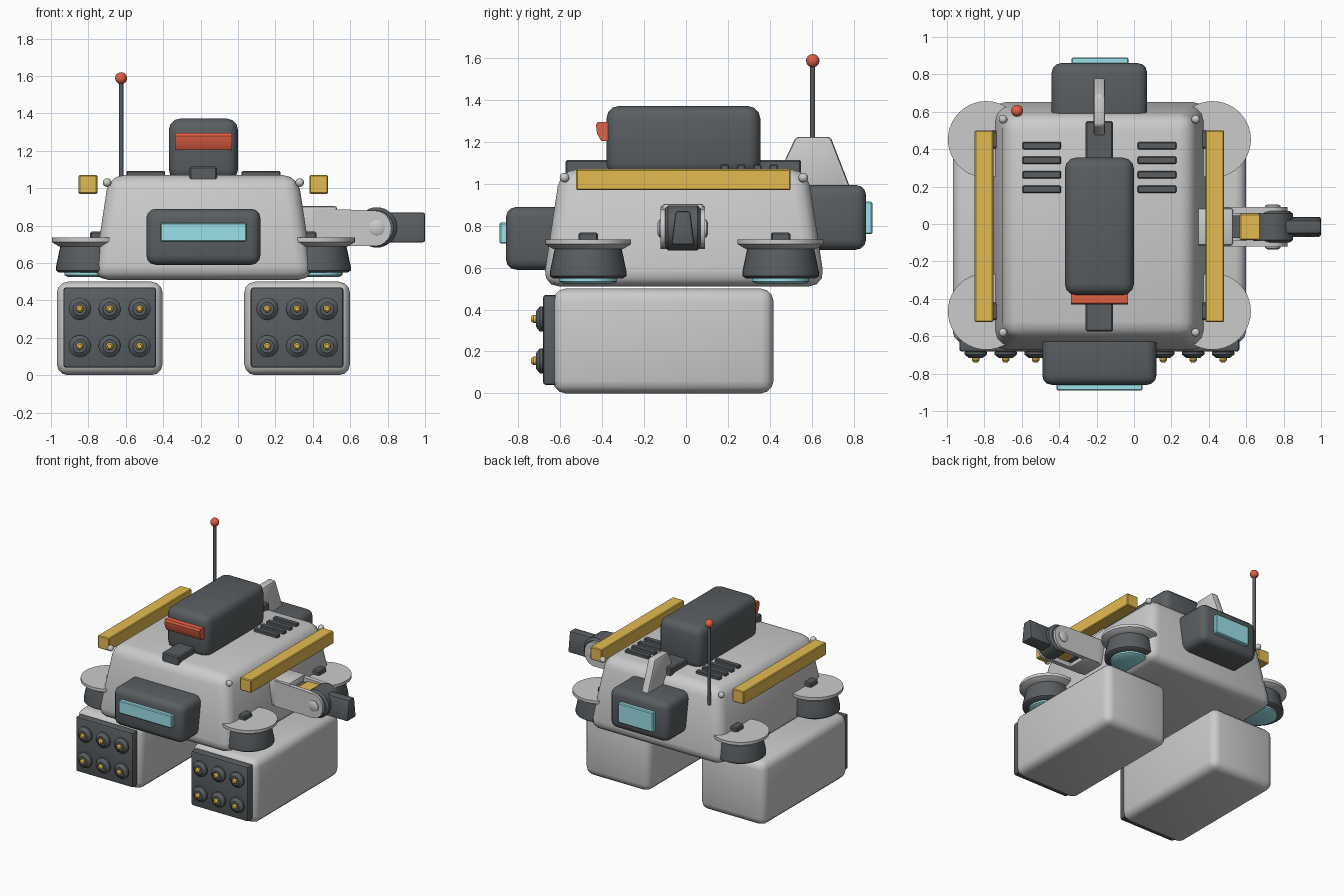
import bpy, bmesh, math
from mathutils import Matrix, Vector

if "Cube" in bpy.data.objects:
    bpy.data.objects.remove(bpy.data.objects["Cube"])


def material(name, rgb):
    m = bpy.data.materials.new(name)
    m.diffuse_color = (*rgb, 1)
    m.use_nodes = True
    m.node_tree.nodes["Principled BSDF"].inputs["Base Color"].default_value = m.diffuse_color
    return m


DARK = material("dark", (0.10, 0.112, 0.12))
GOLD = material("gold", (0.78, 0.50, 0.08))
RED = material("red", (0.76, 0.12, 0.06))
CYAN = material("cyan", (0.33, 0.76, 0.82))
CX, CY = -0.185, -0.01


def finish(name, bm, mat=None):
    bmesh.ops.recalc_face_normals(bm, faces=bm.faces)
    me = bpy.data.meshes.new(name)
    bm.to_mesh(me)
    bm.free()
    ob = bpy.data.objects.new(name, me)
    bpy.context.collection.objects.link(ob)
    if mat:
        me.materials.append(mat)
    return ob


def bevel(bm, width, segs=3):
    if width:
        bmesh.ops.bevel(bm, geom=bm.edges[:], offset=width, segments=segs,
                        profile=0.5, affect='EDGES', clamp_overlap=True)


def box(name, x, y, z, mat=None, bev=0.0, taper=(0, 0), segs=3):
    """Box from (min, max) ranges; taper pulls the top edges inwards."""
    bm = bmesh.new()
    bmesh.ops.create_cube(bm, size=1)
    for v in bm.verts:
        up = v.co.z > 0
        for i, r in enumerate((x, y, z)):
            s = 1 if v.co[i] > 0 else -1
            t = taper[i] if up and i < 2 else 0
            v.co[i] = (r[0] + r[1]) / 2 + s * ((r[1] - r[0]) / 2 - t)
    bevel(bm, bev, segs)
    return finish(name, bm, mat)


def prism(name, pts, axis, lo, hi, mat=None, bev=0.0):
    """Extrude a side profile along x (points are y,z) or y (points are x,z)."""
    bm = bmesh.new()
    place = (lambda a, b: (lo, a, b)) if axis == 'x' else (lambda a, b: (a, lo, b))
    f = bm.faces.new([bm.verts.new(place(*p)) for p in pts])
    g = bmesh.ops.extrude_face_region(bm, geom=[f])["geom"]
    d = Vector((hi - lo, 0, 0) if axis == 'x' else (0, hi - lo, 0))
    bmesh.ops.translate(bm, verts=[e for e in g if isinstance(e, bmesh.types.BMVert)], vec=d)
    bmesh.ops.recalc_face_normals(bm, faces=bm.faces)
    bevel(bm, bev, 2)
    return finish(name, bm, mat)


def lathe(name, profile, loc, mat=None, axis='z', sides=32):
    """Revolve (radius, height) points; axis 'y' points heights towards -y."""
    bm = bmesh.new()
    rings = [[bm.verts.new((r * math.cos(2 * math.pi * i / sides),
                            r * math.sin(2 * math.pi * i / sides), h))
              for i in range(sides)] for r, h in profile]
    for a, b in zip(rings, rings[1:]):
        for i in range(sides):
            j = (i + 1) % sides
            bm.faces.new((a[i], a[j], b[j], b[i]))
    bm.faces.new(rings[0])
    bm.faces.new(rings[-1])
    if axis == 'y':
        bm.transform(Matrix.Rotation(math.pi / 2, 4, 'X'))
    bm.transform(Matrix.Translation(loc))
    return finish(name, bm, mat)


def ball(name, loc, r, mat=None):
    bm = bmesh.new()
    bmesh.ops.create_uvsphere(bm, u_segments=16, v_segments=10, radius=r,
                              matrix=Matrix.Translation(loc))
    return finish(name, bm, mat)


# Main hull
box("hull", (-0.775, 0.405), (-0.685, 0.665), (0.51, 1.07), bev=0.08, taper=(0.085, 0.085))

# Front and rear cabins with windows
box("front_cabin", (-0.49, 0.12), (-0.86, -0.5), (0.59, 0.89), DARK, 0.05)
box("front_window", (-0.415, 0.045), (-0.89, -0.83), (0.715, 0.815), CYAN, 0.006, segs=1)
box("rear_cabin", (-0.44, 0.07), (0.5, 0.86), (0.685, 0.995), DARK, 0.05)
box("rear_window", (-0.335, -0.03), (0.83, 0.89), (0.76, 0.915), CYAN, 0.006, segs=1)

# Roof sensor, its rail and visor
box("roof_rail", (-0.258, -0.112), (-0.575, 0.55), (1.03, 1.115), DARK, 0.008, segs=1)
box("roof_housing", (-0.37, 0.0), (-0.38, 0.355), (1.04, 1.372), DARK, 0.06)
prism("red_visor", [(-0.35, 1.295), (-0.422, 1.295), (-0.43, 1.28), (-0.425, 1.24),
                    (-0.405, 1.205), (-0.35, 1.205)], 'x', -0.338, -0.032, RED)

# Tail fin
prism("tail_fin", [(0.44, 0.95), (0.475, 1.12), (0.525, 1.225), (0.69, 1.225),
                   (0.785, 0.98), (0.785, 0.95)], 'x', -0.216, -0.154, bev=0.015)

# Antenna
lathe("antenna_rod", [(0.012, 0.95), (0.012, 1.58)], (-0.625, 0.605, 0), DARK, sides=12)
ball("antenna_tip", (-0.625, 0.605, 1.588), 0.032, RED)

for s, side in ((-1, "left"), (1, "right")):
    # Roof vents
    vx = CX + s * 0.308
    for i in range(4):
        y = 0.185 + i * 0.078
        box(f"{side}_vent_{i}", (vx - 0.103, vx + 0.103), (y - 0.02, y + 0.02),
            (1.04, 1.092), DARK, 0.005, segs=1)

    # Yellow side bars
    bx = CX + s * 0.617
    box(f"{side}_side_bar", (bx - 0.05, bx + 0.05), (-0.525, 0.5), (0.97, 1.07), GOLD, 0.006, segs=1)

    # Rocket pods with front plates and two rows of tubes
    px = CX + s * 0.501
    box(f"{side}_pod", (px - 0.283, px + 0.283), (-0.635, 0.418), (0.0, 0.5), bev=0.06)
    box(f"{side}_pod_plate", (px - 0.248, px + 0.248), (-0.683, -0.6), (0.04, 0.47), DARK, 0.015, segs=2)
    for i in (-1, 0, 1):
        for z in (0.155, 0.355):
            c = (px + i * 0.16, 0, z)
            lathe(f"{side}_rocket_tube", [(0.048, 0.67), (0.06, 0.685), (0.06, 0.698), (0.036, 0.717)],
                  c, DARK, 'y', 12)
            lathe(f"{side}_rocket_tip", [(0.02, 0.70), (0.02, 0.728), (0.011, 0.74)], c, GOLD, 'y', 12)

    # Corner thrusters
    for y, end in ((-0.467, "front"), (0.452, "rear")):
        c = (CX + s * 0.605, y, 0)
        n = f"{end}_{side}_thruster"
        lathe(n + "_cap", [(0.165, 0.688), (0.205, 0.712), (0.205, 0.735), (0.19, 0.735)], c, sides=40)
        lathe(n + "_cone", [(0.165, 0.548), (0.183, 0.56), (0.183, 0.58), (0.158, 0.70)], c, DARK)
        lathe(n + "_glow", [(0.12, 0.525), (0.138, 0.535), (0.138, 0.56)], c, CYAN)
        xa, xb = sorted((CX + s * 0.605, CX + s * 0.45))
        box(n + "_mount", (xa, xb), (y - 0.047, y + 0.047), (0.70, 0.768), DARK, 0.008, segs=1)

    # Hull corner bolts
    for y in (-0.58, 0.56):
        ball(f"{side}_hull_bolt", (CX + s * 0.515, y, 1.03), 0.023)

# Right arm: base, two side plates, yellow block, pivot and nozzle
AY = CY - 0.005
box("arm_base", (0.33, 0.53), (AY - 0.1, AY + 0.1), (0.69, 0.905), bev=0.015, segs=2)
box("arm_core", (0.5, 0.57), (AY - 0.06, AY + 0.06), (0.72, 0.86), DARK)
box("arm_block", (0.565, 0.68), (AY - 0.07, AY + 0.07), (0.72, 0.87), GOLD, 0.006, segs=1)
arc = [(0.735 + 0.085 * math.cos(a), 0.785 + 0.095 * math.sin(a))
       for a in [math.radians(-90 + 18 * k) for k in range(11)]]
for s in (-1, 1):
    ya, yb = sorted((AY + s * 0.072, AY + s * 0.106))
    prism("arm_plate", [(0.4, 0.892), (0.4, 0.695)] + arc, 'y', ya, yb)
lathe("arm_pivot", [(0.09, -0.085), (0.108, -0.07), (0.108, 0.07), (0.09, 0.085)],
      (0.742, AY, 0.79), DARK, 'y')
lathe("arm_pivot_bolt", [(0.028, -0.12), (0.042, -0.112), (0.042, 0.112), (0.028, 0.12)],
      (0.742, AY, 0.787), None, 'y', 20)
box("arm_nozzle", (0.76, 1.0), (AY - 0.055, AY + 0.055), (0.71, 0.87), DARK, 0.012, (0, 0.02), 2)

# Smooth shading with crisp edges
for ob in bpy.context.collection.objects:
    ob.select_set(True)
    bpy.context.view_layer.objects.active = ob
bpy.ops.object.shade_smooth_by_angle(angle=math.radians(35))
